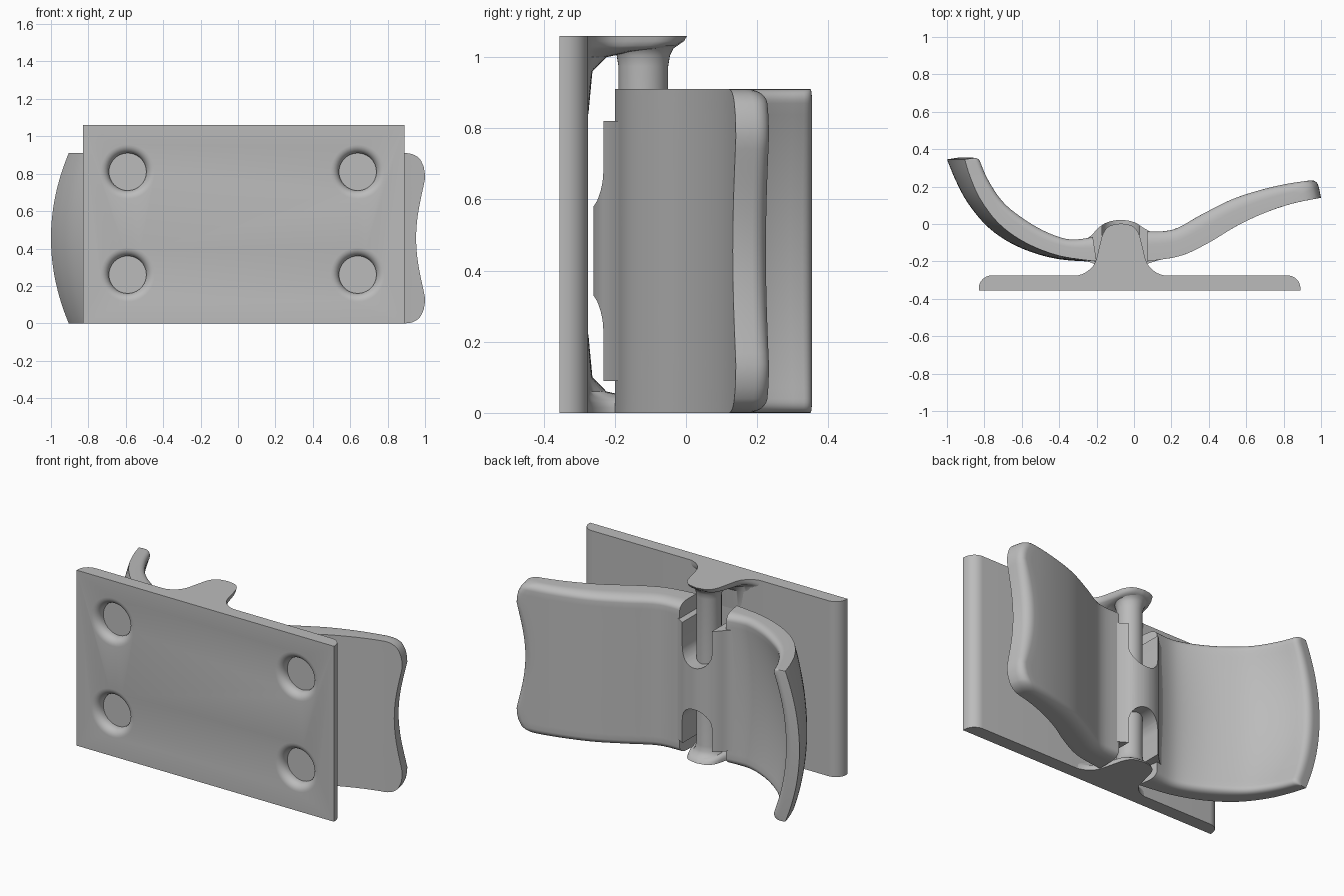
import bpy, bmesh, math
from mathutils import Vector

cube = bpy.data.objects.get("Cube")
if cube:
    bpy.data.objects.remove(cube)

PIN_X, PIN_Y = -0.07, -0.12
TALL, HIGH = 1.06, 0.91

grey = bpy.data.materials.new("plain_grey")
grey.use_nodes = True
grey.diffuse_color = (0.5, 0.5, 0.5, 1)
grey.node_tree.nodes["Principled BSDF"].inputs["Base Color"].default_value = (0.5, 0.5, 0.5, 1)


def finish(name, bm):
    bmesh.ops.recalc_face_normals(bm, faces=bm.faces)
    mesh = bpy.data.meshes.new(name)
    bm.to_mesh(mesh)
    bm.free()
    mesh.materials.append(grey)
    ob = bpy.data.objects.new(name, mesh)
    bpy.context.collection.objects.link(ob)
    return ob


def activate(ob):
    bpy.ops.object.select_all(action='DESELECT')
    ob.select_set(True)
    bpy.context.view_layer.objects.active = ob


def smooth(ob):
    activate(ob)
    bpy.ops.object.shade_smooth_by_angle(angle=math.radians(35))


def loft(name, rings):
    """Skin closed rings of equal length and cap both ends."""
    bm = bmesh.new()
    loops = [[bm.verts.new(p) for p in ring] for ring in rings]
    for a, b in zip(loops, loops[1:]):
        for i in range(len(a)):
            j = (i + 1) % len(a)
            bm.faces.new((a[i], a[j], b[j], b[i]))
    bm.faces.new(loops[0])
    bm.faces.new(loops[-1])
    return finish(name, bm)


def lathe(name, profile, place, sides=40):
    turn = [2 * math.pi * i / sides for i in range(sides)]
    return loft(name, [[place(r * math.cos(a), r * math.sin(a), h) for a in turn]
                       for r, h in profile])


def cut(ob, cutters):
    for c in cutters:
        c.hide_render = True
        mod = ob.modifiers.new("cut", 'BOOLEAN')
        mod.operation, mod.solver, mod.object = 'DIFFERENCE', 'EXACT', c
        activate(ob)
        bpy.ops.object.modifier_apply(modifier=mod.name)
        bpy.data.objects.remove(c)


def spline(pts, t):
    """Smooth curve through the points, t from 0 to 1."""
    n = len(pts) - 1
    i = min(int(t * n), n - 1)
    f = t * n - i
    p = [Vector(pts[min(max(k, 0), n)]) for k in (i - 1, i, i + 1, i + 2)]
    return 0.5 * (2 * p[1] + (p[2] - p[0]) * f
                  + (2 * p[0] - 5 * p[1] + 4 * p[2] - p[3]) * f * f
                  + (3 * p[1] - p[0] - 3 * p[2] + p[3]) * f ** 3)


def sample(pts, n):
    return [spline(pts, i / n) for i in range(n + 1)]


# Mounting plate with rounded rear side edges
def plate_ring(z):
    arc = [math.pi / 2 * i / 8 for i in range(9)]
    left = [(0.82 + 0.07 * math.cos(a), -0.345 + 0.07 * math.sin(a)) for a in arc]
    right = [(-0.76 - 0.07 * math.cos(a), y) for a, (x, y) in zip(arc, left)]
    outline = [(-0.83, -0.355), (0.89, -0.355)] + left + right[::-1]
    return [(x, y, z) for x, y in outline]


plate = loft("mounting_plate", [plate_ring(0), plate_ring(TALL)])

# Blind screw pockets with rounded mouths
pocket = [(0.15, -0.37), (0.145, -0.355)]
pocket += [(0.145 - 0.045 * math.sin(a), -0.355 + 0.045 * (1 - math.cos(a)))
           for a in [math.pi / 2 * i / 6 for i in range(1, 7)]]
pocket.append((0.1, -0.3))
cut(plate, [lathe("pocket_cutter", pocket,
                  lambda a, b, h, x=x, z=z: (x + a, h, z + b))
            for x in (-0.59, 0.64) for z in (0.26, 0.81)])
smooth(plate)

# Brackets carrying the pin, flaring out of the plate at each end
half = [(0.25, -0.28), (0.19, -0.26), (0.14, -0.21), (0.115, -0.12),
        (0.095, -0.05), (0.06, -0.01), (0.0, 0.003)]
curve = sample(half, 24)
hump = [(x, y) for x, y in curve] + [(-x, y) for x, y in curve[-2::-1]]
layers = [(0, 1), (0.015, 0.97), (0.028, 0.9), (0.036, 0.75), (0.045, 0.45),
          (0.06, 0.2), (0.1, 0.06), (0.22, 0.02)]


def bracket_ring(z, s):
    wide = 0.9 + 0.1 * s
    ring = [(PIN_X + x * wide, -0.28 + (y + 0.28) * s, z) for x, y in hump]
    return [(ring[0][0], -0.3, z)] + ring + [(ring[-1][0], -0.3, z)]


for name, flip in (("bottom_bracket", False), ("top_bracket", True)):
    smooth(loft(name, [bracket_ring(TALL - d if flip else d, s) for d, s in layers]))

# Pin, flared where it meets the brackets
flare = [(0.1, 0.025), (0.085, 0.035), (0.075, 0.055), (0.07, 0.085)]
smooth(lathe("hinge_pin", flare + [(r, TALL - h) for r, h in flare[::-1]],
             lambda a, b, h: (PIN_X + a, PIN_Y + b, h)))

# Sleeve around the pin, notched at both ends
sleeve_back = [(-0.32, -0.1), (-0.24, -0.07), (-0.19, -0.02), (-0.14, 0.01),
               (-0.07, 0.022), (0.0, 0.01), (0.05, -0.02), (0.1, -0.045), (0.18, -0.06)]
sleeve_front = [(0.18, -0.18), (0.08, -0.21), (0.0, -0.245), (-0.07, -0.26),
                (-0.14, -0.245), (-0.22, -0.21), (-0.32, -0.18)]
outline = sample(sleeve_back, 32) + sample(sleeve_front, 28)
sleeve = loft("hinge_sleeve", [[(x, y, z) for x, y in outline] for z in (0.09, 0.82)])


def notch(z, end):
    arc = [math.pi * i / 16 for i in range(17)]
    side = 1 if end > z else -1
    shape = [(PIN_X + 0.1 * math.cos(a), z - side * 0.1 * math.sin(a)) for a in arc]
    shape += [(PIN_X - 0.1, end), (PIN_X + 0.1, end)]
    return loft("notch_cutter", [[(x, y, h) for x, h in shape] for y in (-0.4, 0.2)])


cut(sleeve, [notch(0.23, -0.1), notch(0.68, 1.0)])
smooth(sleeve)


# Curved paddles: front and back sheets joined by rounded rims
def paddle(name, front, back, reach, dish):
    arc = [math.pi / 2 * i / 6 for i in range(7)]
    rim = [(0.04 * (1 - math.cos(a)), 0.55 + 0.45 * math.sin(a)) for a in arc]
    mid = [(0.04 + (HIGH - 0.08) * i / 26, 1) for i in range(1, 26)]
    columns = rim + mid + [(HIGH - z, w) for z, w in rim[::-1]]
    stations = [(0.95 * i / 24, 1) for i in range(24)]
    stations += [(0.95 + 0.05 * math.sin(a), 0.55 + 0.45 * math.cos(a)) for a in arc]
    bm = bmesh.new()
    sheets = ([], [])
    for t, cap in stations:
        rows = ([], [])
        for z, w in columns:
            u = abs(z - HIGH / 2) / (HIGH / 2)
            te = t * reach(u)
            f, b = spline(front, te), spline(back, te)
            bow = dish * (1 - u * u)
            shift = Vector((-bow * t, -1.2 * bow * t * (1 - t)))
            for row, p in zip(rows, (f, f.lerp(b, w * cap))):
                row.append(bm.verts.new((*(p + shift), z)))
        for sheet, row in zip(sheets, rows):
            sheet.append(row)
    fr, bk = sheets
    for sheet in sheets:
        for a, b in zip(sheet, sheet[1:]):
            for j in range(len(columns) - 1):
                bm.faces.new((a[j], a[j + 1], b[j + 1], b[j]))
    for j in (0, -1):
        for i in range(len(stations) - 1):
            bm.faces.new((fr[i][j], fr[i + 1][j], bk[i + 1][j], bk[i][j]))
    for i in (0, -1):
        for j in range(len(columns) - 1):
            bm.faces.new((fr[i][j], fr[i][j + 1], bk[i][j + 1], bk[i][j]))
    smooth(finish(name, bm))


def scooped(u):
    """Tip hollowed in the middle with rounded corners."""
    if u < 0.7:
        return 1 - 0.065 * (1 - (u / 0.7) ** 2)
    return 1 - 0.12 * (1 - math.sqrt(max(0, 1 - ((u - 0.7) / 0.3) ** 2)))


paddle("left_paddle",
       [(0.07, -0.2), (0.25, -0.17), (0.4, -0.1), (0.55, -0.01), (0.7, 0.06),
        (0.85, 0.11), (1.0, 0.14)],
       [(0.07, -0.04), (0.21, -0.03), (0.36, 0.05), (0.52, 0.13), (0.67, 0.18),
        (0.82, 0.215), (0.98, 0.238)], scooped, 0)
paddle("right_paddle",
       [(-0.2, -0.2), (-0.4, -0.17), (-0.58, -0.1), (-0.72, 0.0), (-0.82, 0.13),
        (-0.875, 0.25), (-0.905, 0.345)],
       [(-0.22, -0.07), (-0.34, -0.08), (-0.46, -0.04), (-0.58, 0.03), (-0.69, 0.12),
        (-0.77, 0.24), (-0.82, 0.36)], lambda u: 1, 0.095)
